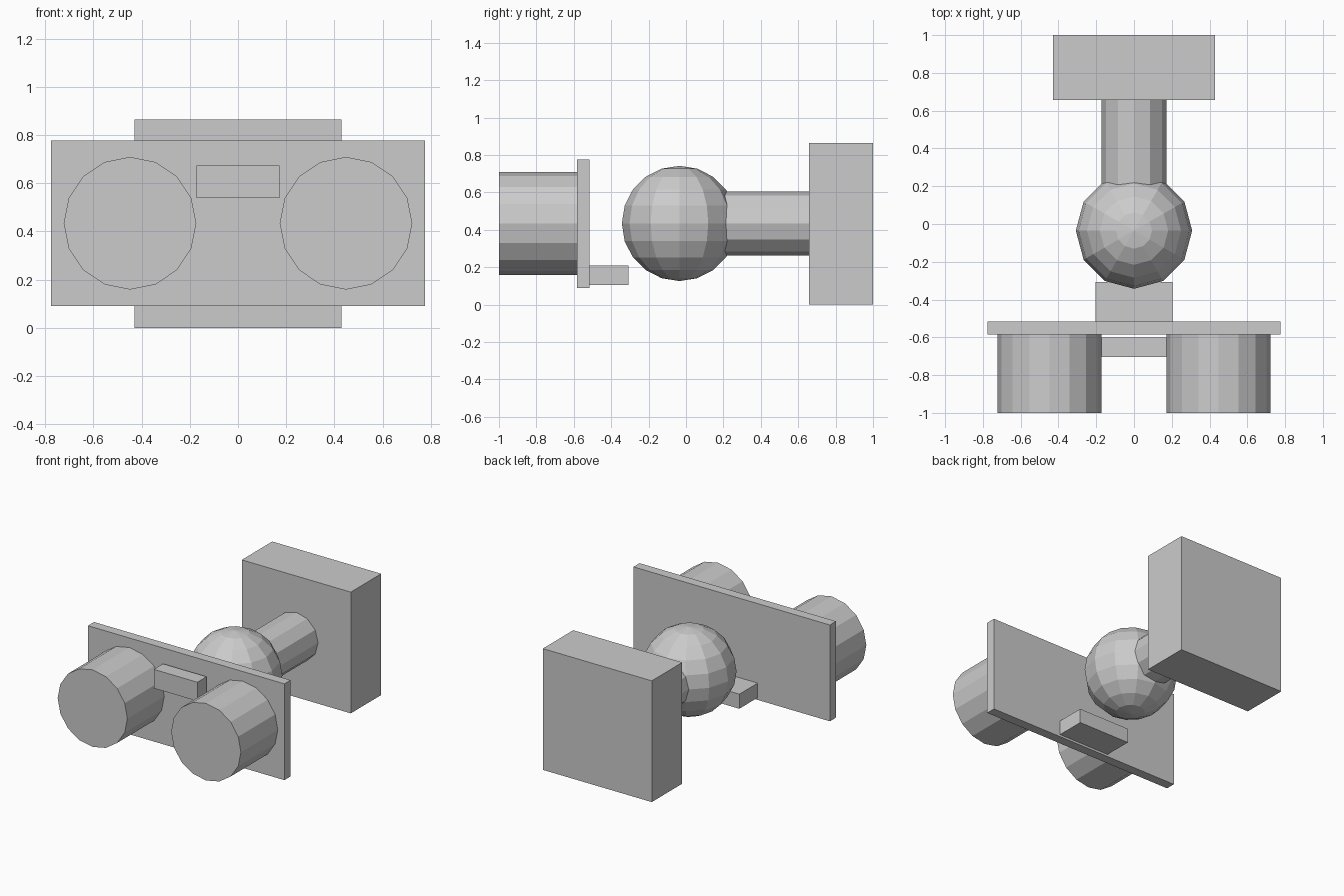
import bpy, bmesh, math
from mathutils import Matrix, Vector

if "Cube" in bpy.data.objects:
    bpy.data.objects.remove(bpy.data.objects["Cube"])

grey = bpy.data.materials.new("plain_grey")
grey.diffuse_color = (0.6, 0.6, 0.6, 1)
grey.use_nodes = True
grey.node_tree.nodes["Principled BSDF"].inputs["Base Color"].default_value = grey.diffuse_color

MID_Z = 0.434


def finish(name, bm):
    bmesh.ops.recalc_face_normals(bm, faces=bm.faces)
    mesh = bpy.data.meshes.new(name)
    bm.to_mesh(mesh)
    bm.free()
    mesh.materials.append(grey)
    obj = bpy.data.objects.new(name, mesh)
    bpy.context.collection.objects.link(obj)
    return obj


def box(name, half_x, y0, y1, z0, z1):
    """Box centred on x = 0."""
    bm = bmesh.new()
    place = Matrix.Translation((0, (y0 + y1) / 2, (z0 + z1) / 2))
    size = Matrix.Diagonal((2 * half_x, y1 - y0, z1 - z0, 1))
    bmesh.ops.create_cube(bm, size=1, matrix=place @ size)
    return finish(name, bm)


def tube(name, x, radius, y0, y1, sides):
    """Solid cylinder lying along y, with corners at the top and sides."""
    bm = bmesh.new()
    place = Matrix.Translation((x, (y0 + y1) / 2, MID_Z))
    turn = Matrix.Rotation(math.radians(90), 4, 'X')
    bmesh.ops.create_cone(bm, cap_ends=True, segments=sides, radius1=radius,
                          radius2=radius, depth=y1 - y0, matrix=place @ turn)
    return finish(name, bm)


# Rear block and the arm joining it to the ball
box("rear_block", 0.43, 0.657, 1.0, 0.0, 0.865)
tube("rear_arm", 0, 0.172, 0.1, 0.657, 12)

# Ball joint
bm = bmesh.new()
bmesh.ops.create_uvsphere(bm, u_segments=12, v_segments=10, radius=0.308,
                          matrix=Matrix.Translation((0, -0.035, MID_Z)))
finish("ball_joint", bm)

# Front plate with its rear ledge and front bar
box("front_plate", 0.775, -0.584, -0.515, 0.09, 0.777)
box("rear_ledge", 0.205, -0.515, -0.308, 0.106, 0.21)
box("front_bar", 0.172, -0.704, -0.60, 0.538, 0.673)

# Pair of front barrels
for side, x in (("left", -0.448), ("right", 0.448)):
    tube(side + "_barrel", x, 0.275, -1.0, -0.584, 16)
